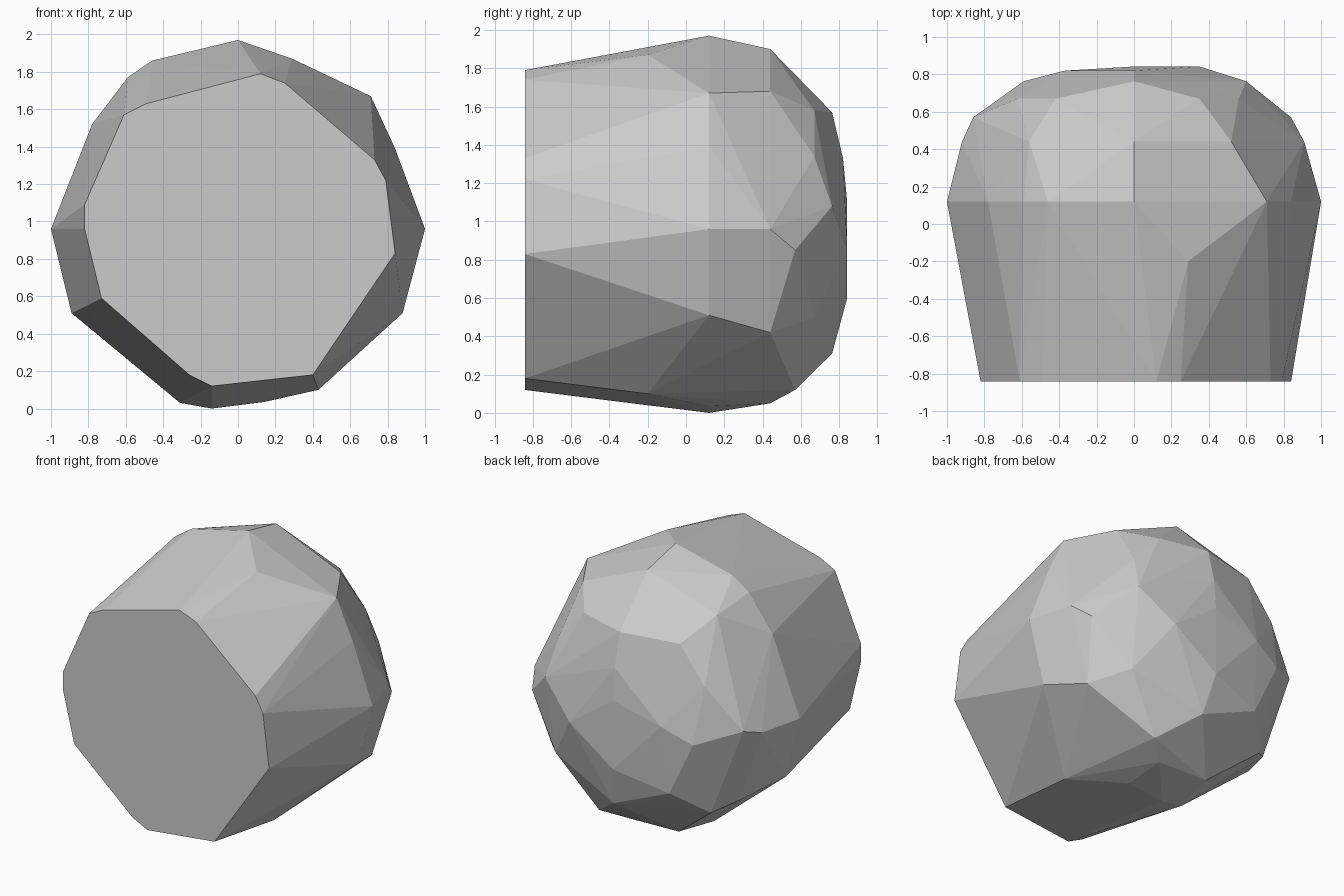
import bpy, bmesh

# cross-section outlines (x, z) of the rock, keyed by depth y
SECTIONS = {
    # flat cut front
    -0.842: [(.12, 1.79), (.25, 1.74), (.73, 1.33), (.79, 1.22), (.84, .83), (.40, .18), (-.14, .12),
             (-.26, .18), (-.73, .59), (-.82, .96), (-.82, 1.09), (-.61, 1.57), (-.49, 1.63)],
    -0.2: [(.29, 1.87), (.43, .10)],
    # widest girth
    0.12: [(0, 1.97), (.71, 1.67), (.84, 1.39), (1, .96), (.88, .51), (.14, .035), (-.14, 0),
           (-.31, .03), (-.89, .51), (-1, .96), (-.78, 1.52), (-.59, 1.77), (-.46, 1.86)],
    # shoulder
    0.44: [(0, 1.90), (.52, 1.68), (.91, .96), (.77, .42), (.15, .05), (-.25, .06),
           (-.74, .42), (-.92, .96), (-.56, 1.72)],
    0.57: [(.84, .85), (.30, .12), (-.86, 1.0), (-.60, .34)],
    # rounded back
    0.67: [(.56, 1.34), (.35, 1.58), (-.42, 1.56), (-.62, 1.3), (.58, .5)],
    0.763: [(0, 1.57), (.60, 1.08), (.05, .31), (-.59, .9), (-.4, .5)],
    0.82: [(0, 1.33), (-.37, 1.0)],
    0.842: [(.35, .85), (0, 1.1), (0, .6)],
}

# wrap the outlines in one faceted skin
bm = bmesh.new()
for y, outline in SECTIONS.items():
    for x, z in outline:
        bm.verts.new((x, y, z))
hull = bmesh.ops.convex_hull(bm, input=bm.verts)
spare = {g for g in hull["geom_interior"] + hull["geom_unused"] if isinstance(g, bmesh.types.BMVert)}
bmesh.ops.delete(bm, geom=list(spare), context='VERTS')
bmesh.ops.dissolve_limit(bm, angle_limit=0.02, verts=bm.verts, edges=bm.edges)
bmesh.ops.recalc_face_normals(bm, faces=bm.faces)

mesh = bpy.data.meshes.new("rock")
bm.to_mesh(mesh)
bm.free()
bpy.context.collection.objects.link(bpy.data.objects.new("rock", mesh))
